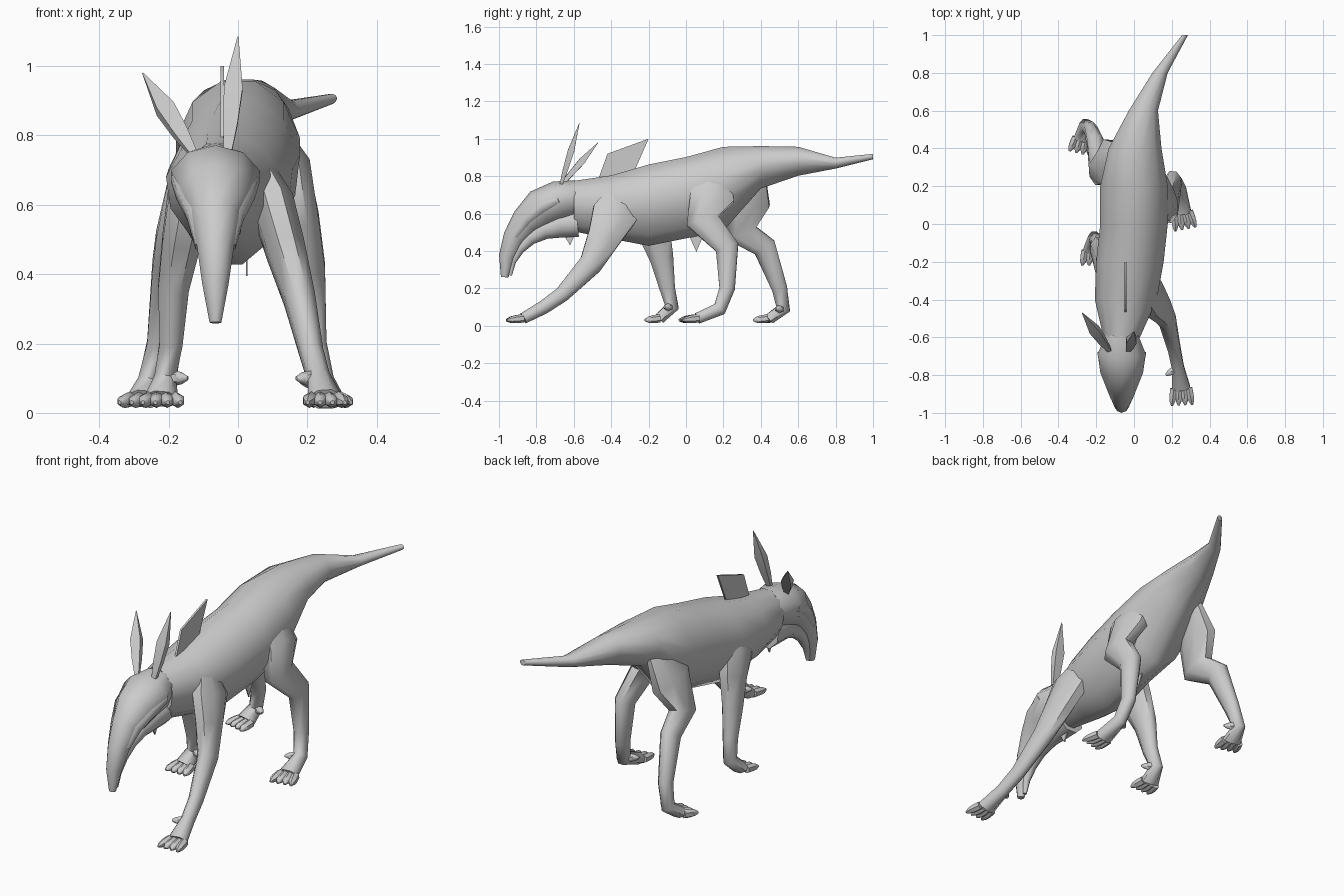
import bpy, bmesh, math
from mathutils import Vector

cube = bpy.data.objects.get("Cube")
if cube:
    bpy.data.objects.remove(cube, do_unlink=True)

hide = bpy.data.materials.new("grey_hide")
hide.use_nodes = True
colour = (0.6, 0.6, 0.6, 1)
hide.diffuse_color = colour
shader = hide.node_tree.nodes["Principled BSDF"]
shader.inputs["Base Color"].default_value = colour
shader.inputs["Roughness"].default_value = 0.8
parts = []


def finish(name, bm):
    bmesh.ops.recalc_face_normals(bm, faces=bm.faces)
    mesh = bpy.data.meshes.new(name)
    bm.to_mesh(mesh)
    bm.free()
    mesh.materials.append(hide)
    obj = bpy.data.objects.new(name, mesh)
    bpy.context.collection.objects.link(obj)
    parts.append(obj)


def tube(name, centres, widths, depths, sides=8, axis=None, taper=0):
    """Loft ellipses along the centres; taper narrows the underside."""
    bm = bmesh.new()
    rings = []
    last = len(centres) - 1
    for i, (centre, width, depth) in enumerate(zip(centres, widths, depths)):
        along = axis or (centres[min(i + 1, last)] - centres[max(i - 1, 0)]).normalized()
        across = Vector((1, 0, 0))
        across = (across - along * across.dot(along)).normalized()
        up = along.cross(across)
        ring = []
        for k in range(sides):
            angle = math.tau * (k + 0.5) / sides
            narrow = 1 - taper * max(0, -math.sin(angle))
            offset = across * width * narrow * math.cos(angle) + up * depth * math.sin(angle)
            ring.append(bm.verts.new(centre + offset))
        rings.append(ring)
    for ring, following in zip(rings, rings[1:]):
        for k in range(sides):
            n = (k + 1) % sides
            bm.faces.new((ring[k], ring[n], following[n], following[k]))
    bm.faces.new(rings[0])
    bm.faces.new(rings[-1])
    finish(name, bm)


def plate(name, outline, x, thickness):
    """Upright flap with its outline in y and z."""
    bm = bmesh.new()
    face = bm.faces.new([bm.verts.new((x - thickness / 2, y, z)) for y, z in outline])
    extruded = bmesh.ops.extrude_face_region(bm, geom=[face])["geom"]
    moved = [v for v in extruded if isinstance(v, bmesh.types.BMVert)]
    bmesh.ops.translate(bm, verts=moved, vec=(thickness, 0, 0))
    finish(name, bm)


def toe(name, root, tip):
    """Stubby digit narrowing to a claw."""
    steps = [i / 4 for i in range(5)]
    centres = [root.lerp(tip, t) for t in steps]
    sizes = [0.022 - 0.016 * t ** 4 for t in steps]
    tube(name, centres, sizes, sizes, sides=6)


LEG_WIDTHS = (0.03, 0.065, 0.06, 0.048, 0.036, 0.034, 0.052)
LEG_DEPTHS = (0.06, 0.13, 0.095, 0.068, 0.045, 0.04, 0.032)


def leg(name, joints, top_x, paw_x, bulge, heading, reach):
    """Joints run from hip to paw in y and z; x drifts outward with height lost."""
    top, floor = joints[0][1], joints[-1][1]
    centres = []
    for i, (y, z) in enumerate(joints):
        drop = (top - z) / (top - floor)
        x = top_x + (paw_x - top_x) * drop
        if i in (1, 2, 3):
            x += math.copysign(bulge, paw_x)
        centres.append(Vector((x, y, z)))
    tube(name, centres, LEG_WIDTHS, LEG_DEPTHS)
    # four toes fanned across the paw
    ball = centres[-1]
    forward = Vector((heading, -1, 0)).normalized()
    across = forward.cross(Vector((0, 0, 1)))
    for i in range(4):
        spread = across * (i - 1.5)
        root = ball + spread * 0.026
        tip = ball + spread * 0.036 + forward * reach
        tip.z = 0.03
        toe(f"{name}_toe_{i + 1}", root, tip)
    # raised inner thumb
    wrist = centres[-2]
    inward = -math.copysign(0.065, paw_x)
    toe(name + "_thumb", wrist, wrist + Vector((inward, -0.04, 0)))


# Trunk and tail: evenly spaced upright sections from tail tip to neck
tops = (0.92, 0.9, 0.96, 0.965, 0.965, 0.91, 0.87, 0.81, 0.78)
bottoms = (0.89, 0.84, 0.8, 0.73, 0.5, 0.46, 0.42, 0.46, 0.5)
half_widths = (0.016, 0.042, 0.08, 0.145, 0.185, 0.185, 0.185, 0.17, 0.1)
HEAD_X = -0.065
spine = []
for i, (high, low) in enumerate(zip(tops, bottoms)):
    y = 1 - i / 5
    tail_swing = 0.27 * max(0, (y - 0.3) / 0.7) ** 2
    neck_swing = HEAD_X * max(0, -y / 0.6)
    spine.append(Vector((tail_swing + neck_swing, y, (high + low) / 2)))
half_heights = [(high - low) / 2 for high, low in zip(tops, bottoms)]
tube("trunk_and_tail", spine, half_widths, half_heights, 12, Vector((0, -1, 0)), 0.3)


def arc(x_offsets, start, reach, drop, base):
    """Drooping quarter ellipse in steps of fifteen degrees."""
    points = []
    for i, offset in enumerate(x_offsets, start):
        angle = math.radians(15 * i)
        points.append(Vector((HEAD_X + offset, -0.58 - reach * math.sin(angle),
                              base + drop * math.cos(angle))))
    return points


# Head with long drooping snout, jaw and brow ridges
head_sizes = (0.09, 0.135, 0.108, 0.075, 0.056, 0.04, 0.018)
head_depths = [min(size * 1.1, 0.11) for size in head_sizes]
tube("head", arc([0] * 7, 0, 0.39, 0.42, 0.26), head_sizes, head_depths, 10, taper=0.25)
jaw_sizes = (0.08, 0.075, 0.055, 0.04, 0.03, 0.02, 0.01)
tube("lower_jaw", arc([0] * 7, 0, 0.36, 0.28, 0.27), jaw_sizes, jaw_sizes)
for label, side in (("left", 1), ("right", -1)):
    offsets = [side * size * 0.85 for size in head_sizes[1:5]]
    tube(label + "_brow", arc(offsets, 1, 0.39, 0.42, 0.27),
         (0.015, 0.025, 0.02, 0.012), (0.025, 0.035, 0.03, 0.02), sides=6)


# Leaf-shaped ears
def ear(name, base, tip):
    steps = (0, 0.25, 0.55, 1)
    centres = [Vector(base).lerp(Vector(tip), t) for t in steps]
    widths = (0.016, 0.03, 0.038, 0.002)
    tube(name, centres, widths, [w * 0.65 for w in widths], sides=4)


ear("left_ear", (-0.03, -0.67, 0.75), (0, -0.57, 1.085))
ear("right_ear", (-0.13, -0.67, 0.75), (-0.275, -0.47, 0.98))

# Loose flaps of hide
plate("shoulder_crest", [(-0.47, 0.78), (-0.42, 0.92), (-0.2, 1), (-0.27, 0.84)], -0.045, 0.01)
plate("throat_flap", [(-0.69, 0.55), (-0.62, 0.43), (-0.57, 0.54)], -0.06, 0.008)
plate("belly_flap", [(0, 0.52), (0.055, 0.395), (0.11, 0.52)], 0.025, 0.005)

# Legs in mid stride
leg("left_front_leg", [(-0.34, 0.74), (-0.38, 0.6), (-0.44, 0.47), (-0.51, 0.33),
                       (-0.66, 0.17), (-0.76, 0.1), (-0.87, 0.04)], 0.05, 0.25, 0.01, 0.05, 0.09)
leg("right_front_leg", [(-0.27, 0.75), (-0.22, 0.62), (-0.17, 0.5), (-0.13, 0.36),
                        (-0.1, 0.2), (-0.075, 0.1), (-0.14, 0.04)], -0.1, -0.22, 0.02, 0, 0.08)
leg("left_hind_leg", [(0.18, 0.84), (0.14, 0.7), (0.09, 0.56), (0.22, 0.42),
                      (0.22, 0.2), (0.18, 0.09), (0.06, 0.04)], 0.09, 0.255, 0.03, 0.2, 0.09)
leg("right_hind_leg", [(0.37, 0.82), (0.33, 0.67), (0.29, 0.5), (0.42, 0.42),
                       (0.5, 0.2), (0.52, 0.09), (0.45, 0.04)], -0.07, -0.27, 0.03, -0.25, 0.08)

# Smooth skin with crisp folds
bpy.ops.object.select_all(action="DESELECT")
for obj in parts:
    obj.select_set(True)
bpy.context.view_layer.objects.active = parts[0]
bpy.ops.object.shade_smooth_by_angle(angle=math.radians(55))
